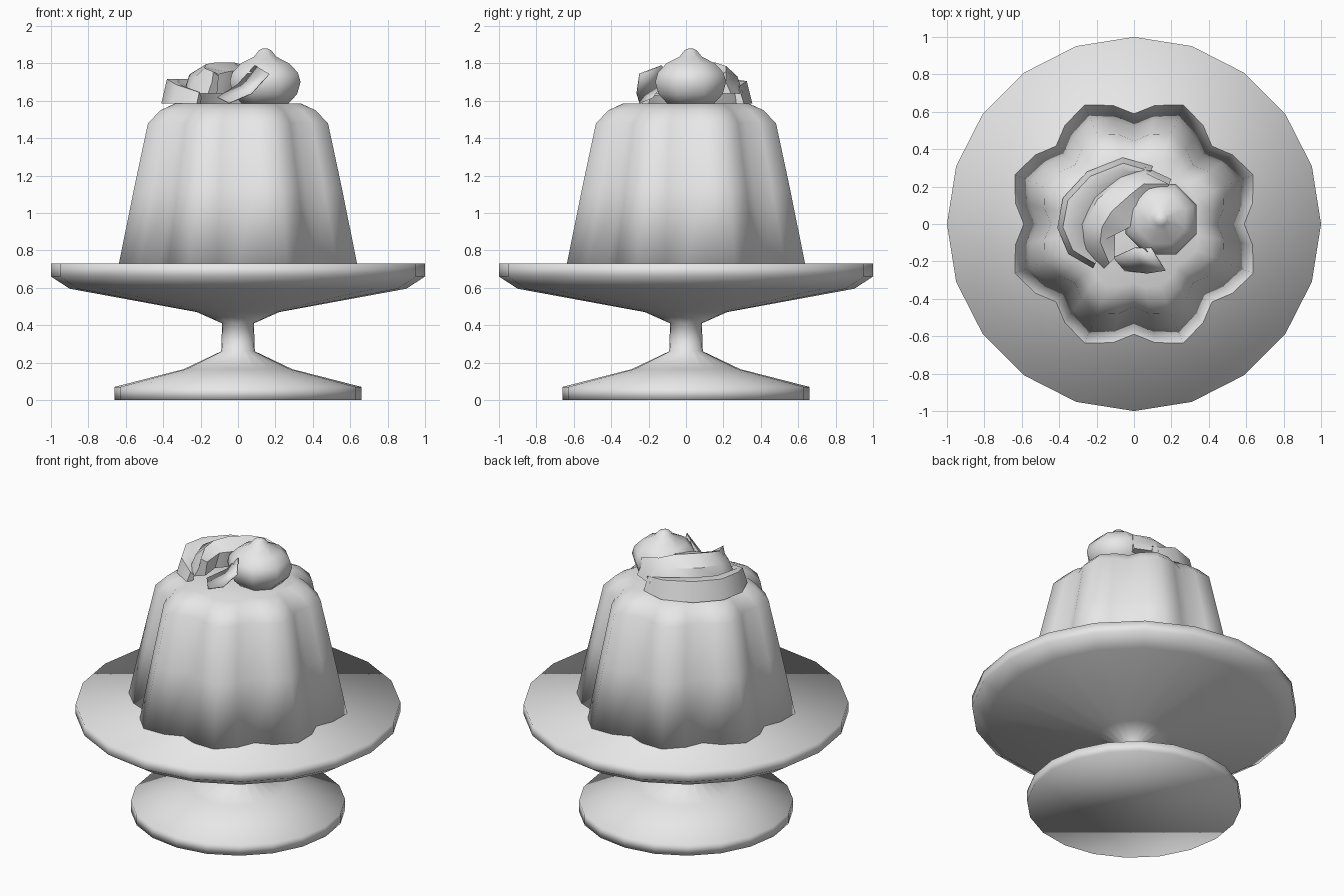
import bpy, bmesh, math
from mathutils import Vector

if "Cube" in bpy.data.objects:
    bpy.data.objects.remove(bpy.data.objects["Cube"])

grey = bpy.data.materials.new("plain_grey")
grey.diffuse_color = (0.8, 0.8, 0.8, 1)
grey.use_nodes = True
grey.node_tree.nodes["Principled BSDF"].inputs["Base Color"].default_value = grey.diffuse_color


def make(name, verts, faces, angle=None):
    """Mesh object with consistent normals and smooth shading."""
    me = bpy.data.meshes.new(name)
    me.from_pydata([tuple(v) for v in verts], [], faces)
    bm = bmesh.new()
    bm.from_mesh(me)
    bmesh.ops.recalc_face_normals(bm, faces=bm.faces)
    bm.to_mesh(me)
    bm.free()
    me.materials.append(grey)
    ob = bpy.data.objects.new(name, me)
    bpy.context.collection.objects.link(ob)
    for p in me.polygons:
        p.use_smooth = True
    if angle:
        bpy.ops.object.select_all(action='DESELECT')
        ob.select_set(True)
        bpy.context.view_layer.objects.active = ob
        bpy.ops.object.shade_smooth_by_angle(angle=math.radians(angle))
    return ob


def loft(name, rings, angle=None):
    """Bridge equal rings of points and cap both ends."""
    n = len(rings[0])
    verts = [v for ring in rings for v in ring]
    faces = [(i * n + j, i * n + (j + 1) % n, (i + 1) * n + (j + 1) % n, (i + 1) * n + j)
             for i in range(len(rings) - 1) for j in range(n)]
    last = (len(rings) - 1) * n
    faces += [tuple(range(n))[::-1], tuple(range(last, last + n))]
    return make(name, verts, faces, angle)


def lathe(name, profile, sides, centre=(0, 0), turn=0.0):
    rings = []
    for r, z in profile:
        rings.append([(centre[0] + r * math.cos(turn + math.tau * k / sides),
                       centre[1] + r * math.sin(turn + math.tau * k / sides), z)
                      for k in range(sides)])
    return loft(name, rings)


# Footed cake stand
lathe("cake_stand", [(0.66, 0), (0.66, 0.07), (0.29, 0.165), (0.09, 0.26), (0.085, 0.41),
                     (0.22, 0.47), (0.90, 0.595), (1.0, 0.66), (1.0, 0.73)], 20)

# Moulded pudding with eight flutes, four points to each flute
flute = [(0, 0.59), (10, 0.645), (22.5, 0.69), (35, 0.645)]
rings = []
for z, s, depth in [(0.725, 1, 1), (1.13, 0.872, 1), (1.48, 0.755, 1),
                    (1.55, 0.65, 0.95), (1.585, 0.53, 0.8)]:
    ring = []
    for lobe in range(8):
        for a, r in flute:
            t = math.radians(a + 45 * lobe)
            rr = s * (0.645 + (r - 0.645) * depth)
            ring.append((rr * math.cos(t), rr * math.sin(t), z))
    rings.append(ring)
loft("pudding", rings)

# Piped cream dollop
lathe("cream_dollop", [(0.13, 1.58), (0.185, 1.635), (0.205, 1.70), (0.19, 1.75), (0.14, 1.80),
                       (0.065, 1.835), (0.035, 1.87), (0.012, 1.88)], 8,
      (0.145, 0.025), math.pi / 8)


def fruit_slice(name, outer, sizes, base, lean):
    """Curved slice: wedge sections running along its outer edge."""
    pts = [Vector((x, y, 0)) for x, y in outer]
    rings = []
    for i, (p, (w, h)) in enumerate(zip(pts, sizes)):
        d = (pts[min(i + 1, len(pts) - 1)] - pts[max(i - 1, 0)]).normalized()
        inward = Vector((d.y, -d.x, 0))
        section = [(0, 0), (0.03, h), (w * 0.5, h + lean), (w, h * 0.6 + lean), (w * 0.85, 0)]
        rings.append([p + inward * u + Vector((0, 0, base + v)) for u, v in section])
    return loft(name, rings, 40)


# Two overlapping fruit slices
fruit_slice("lower_fruit_slice",
            [(-0.22, -0.235), (-0.35, -0.16), (-0.41, -0.02), (-0.38, 0.14), (-0.25, 0.28),
             (-0.06, 0.355), (0.10, 0.31)],
            [(0.05, 0.06), (0.12, 0.10), (0.16, 0.13), (0.18, 0.13), (0.18, 0.13),
             (0.14, 0.12), (0.05, 0.09)], 1.585, 0.0)
fruit_slice("upper_fruit_slice",
            [(-0.16, -0.24), (-0.26, -0.14), (-0.29, 0.0), (-0.22, 0.15), (-0.08, 0.26),
             (0.06, 0.305), (0.20, 0.24)],
            [(0.08, 0.06), (0.18, 0.08), (0.24, 0.10), (0.26, 0.11), (0.24, 0.11),
             (0.18, 0.09), (0.06, 0.06)], 1.64, 0.055)

# Thin curved leaf leaning on the dollop
leaf = make("leaf", [(-0.11, -0.18, 1.62), (0.0, -0.13, 1.69), (0.09, -0.13, 1.79),
                     (-0.05, -0.25, 1.59), (0.07, -0.265, 1.64), (0.165, -0.25, 1.745)],
            [(0, 3, 4, 1), (1, 4, 5, 2)], 40)
mod = leaf.modifiers.new("thickness", 'SOLIDIFY')
mod.thickness = 0.006
